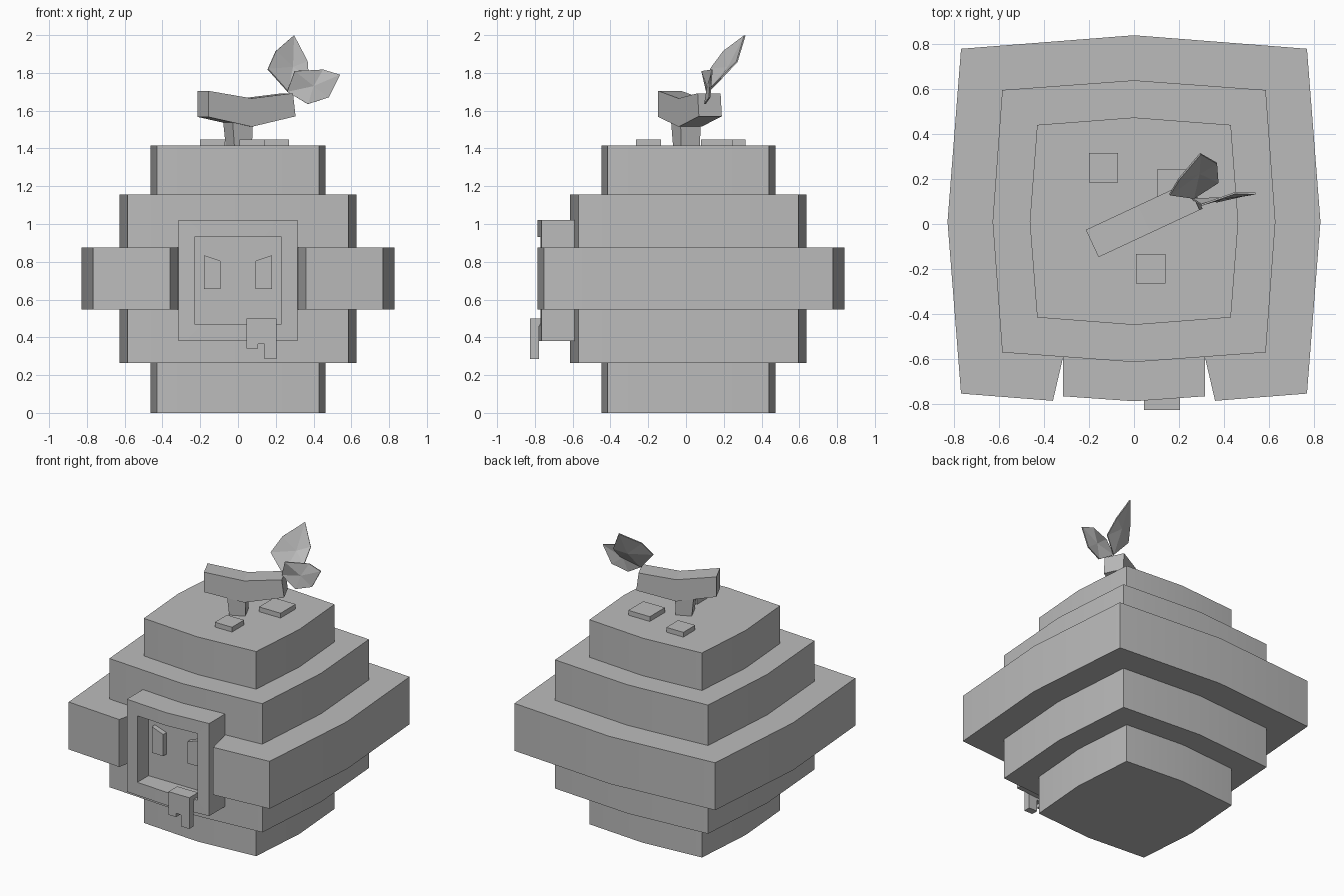
import bpy, bmesh, math
from mathutils import Matrix, Vector

if "Cube" in bpy.data.objects:
    bpy.data.objects.remove(bpy.data.objects["Cube"])

# One plain colour for the whole model
grey = bpy.data.materials.new("pale grey")
grey.use_nodes = True
grey.diffuse_color = (0.5, 0.5, 0.5, 1)
grey.node_tree.nodes["Principled BSDF"].inputs["Base Color"].default_value = (0.5, 0.5, 0.5, 1)


def finish(name, bm, smooth=False):
    bmesh.ops.recalc_face_normals(bm, faces=bm.faces)
    mesh = bpy.data.meshes.new(name)
    bm.to_mesh(mesh)
    bm.free()
    mesh.materials.append(grey)
    obj = bpy.data.objects.new(name, mesh)
    bpy.context.collection.objects.link(obj)
    if smooth:
        bpy.ops.object.select_all(action='DESELECT')
        obj.select_set(True)
        bpy.context.view_layer.objects.active = obj
        bpy.ops.object.shade_smooth_by_angle(angle=math.radians(30))
    return obj


def prism(name, outline, a, b, axis="z", smooth=False):
    """Extrude a 2D outline from a to b along z (outline in x, y) or y (outline in x, z)."""
    def place(p, t):
        return (p[0], p[1], t) if axis == "z" else (p[0], t, p[1])
    bm = bmesh.new()
    lo = [bm.verts.new(place(p, a)) for p in outline]
    hi = [bm.verts.new(place(p, b)) for p in outline]
    bm.faces.new(lo)
    bm.faces.new(hi)
    bridge(bm, lo, hi)
    return finish(name, bm, smooth)


def bridge(bm, one, two):
    n = len(one)
    for i in range(n):
        bm.faces.new((one[i], one[(i + 1) % n], two[(i + 1) % n], two[i]))


# Stepped body: square tiers with slightly bulging sides
YC = 0.01


def tier_outline(corner, bulge, notch=False):
    front = [(0, YC - bulge + 0.005)]
    if notch:
        front = [(-0.36, -0.785), (-0.317, -0.6), (0.317, -0.6), (0.36, -0.785)]
    return [(-corner, YC - corner + 0.005)] + front + [
        (corner, YC - corner + 0.005), (bulge, YC), (corner, YC + corner),
        (0, YC + bulge), (-corner, YC + corner), (-bulge, YC)]


tiers = [("bottom_tier", 0.43, 0.463, 0, 0.265), ("lower_tier", 0.585, 0.628, 0.265, 0.547),
         ("middle_tier", 0.768, 0.828, 0.547, 0.875), ("upper_tier", 0.585, 0.628, 0.875, 1.155),
         ("top_tier", 0.43, 0.463, 1.155, 1.415)]
for name, corner, bulge, z0, z1 in tiers:
    prism(name, tier_outline(corner, bulge, name == "middle_tier"), z0, z1, smooth=True)

# Face frame with a recessed panel and a bulging front
bm = bmesh.new()


def frame_loop(half, z0, z1, y=None):
    pts = [(-half, z0), (0, z0), (half, z0), (half, z1), (0, z1), (-half, z1)]
    return [bm.verts.new((x, -0.787 + 0.07 * abs(x) if y is None else y, z)) for x, z in pts]


loops = [frame_loop(0.315, 0.38, 1.02, -0.57), frame_loop(0.315, 0.38, 1.02),
         frame_loop(0.23, 0.47, 0.93), frame_loop(0.23, 0.47, 0.93, -0.65)]
for one, two in zip(loops, loops[1:]):
    bridge(bm, one, two)
bm.faces.new(loops[0])
bm.faces.new(loops[3])
finish("face_frame", bm, True)

# Eyes with slanted tops
for side, s in (("left", 1), ("right", -1)):
    prism(side + "_eye", [(s * 0.093, 0.655), (s * 0.18, 0.655), (s * 0.18, 0.835), (s * 0.093, 0.805)],
          -0.685, -0.645, "y")

# Drip hanging over the lower lip of the frame
prism("drip", [(0.045, 0.5), (0.045, 0.34), (0.105, 0.34), (0.105, 0.365), (0.14, 0.365),
               (0.14, 0.285), (0.205, 0.285), (0.205, 0.5)], -0.825, -0.778, "y")
prism("drip_top", [(0.045, 0.46), (0.205, 0.46), (0.205, 0.5), (0.045, 0.5)], -0.778, -0.73, "y")

# Raised square patches on top
for i, (x, y, w) in enumerate([(-0.2, 0.185, 0.13), (0.105, 0.08, 0.165), (0.008, -0.265, 0.132)]):
    prism(f"top_patch_{i + 1}", [(x, y), (x + w, y), (x + w, y + w), (x, y + w)], 1.41, 1.448)

# Turned stem: short post carrying a bent bar
turn = Matrix.Rotation(math.radians(25), 4, 'Z')
post = prism("stem_post", [(-0.06, -0.06), (0.06, -0.06), (0.06, 0.06), (-0.06, 0.06)], 1.41, 1.55)
for v in post.data.vertices:
    if v.co.z < 1.45:
        v.co.x = v.co.x * 0.85 + 0.005
        v.co.y *= 0.9
post.data.transform(turn)
bar = prism("stem_bar", [(-0.205, 1.567), (0.05, 1.515), (0.305, 1.57), (0.29, 1.692), (0.05, 1.665),
                         (-0.205, 1.705)], -0.067, 0.067, "y")
bar.data.transform(turn)


# Folded leaves: a fan around the rib point
def leaf(name, rib, edge):
    bm = bmesh.new()
    c = bm.verts.new(rib)
    rim = [bm.verts.new(p) for p in edge]
    for i in range(len(rim)):
        bm.faces.new((c, rim[i], rim[(i + 1) % len(rim)]))
    obj = finish(name, bm)
    thick = obj.modifiers.new("thickness", 'SOLIDIFY')
    thick.thickness = 0.008
    thick.offset = 0


leaf("upright_leaf", (0.29, 0.225, 1.83),
     [(0.265, 0.115, 1.70), (0.158, 0.13, 1.82), (0.2, 0.2, 1.915), (0.295, 0.312, 1.998),
      (0.368, 0.27, 1.86), (0.375, 0.185, 1.77)])
leaf("side_leaf", (0.40, 0.115, 1.73),
     [(0.26, 0.11, 1.70), (0.30, 0.085, 1.81), (0.45, 0.138, 1.817), (0.54, 0.135, 1.79),
      (0.48, 0.125, 1.67), (0.37, 0.10, 1.635)])
